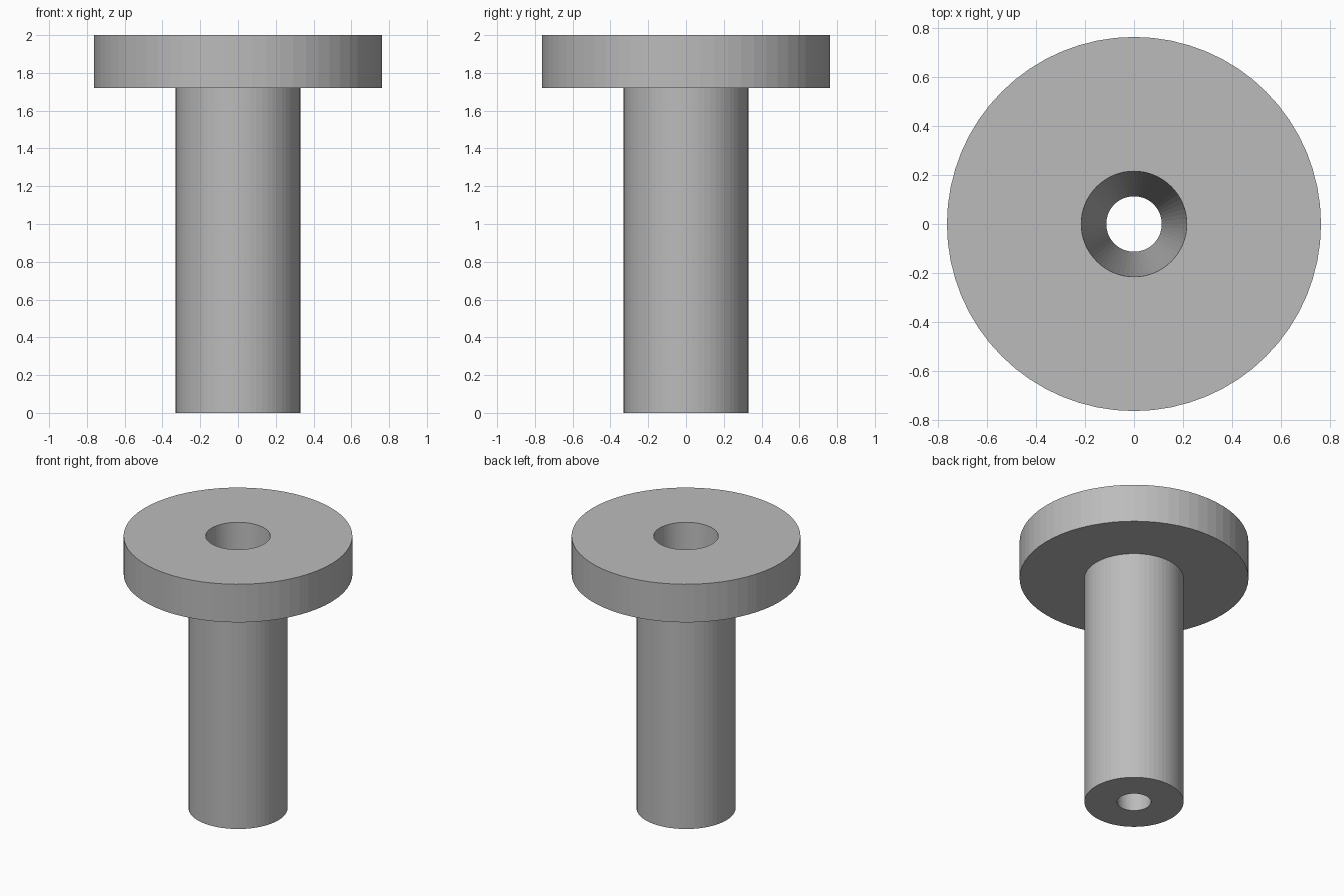
import bpy
import bmesh
from math import cos, sin, tau

cube = bpy.data.objects.get("Cube")
if cube:
    bpy.data.objects.remove(cube, do_unlink=True)

SIDES = 64

grey = bpy.data.materials.new("plain grey")
grey.use_nodes = True
colour = (0.5, 0.5, 0.5, 1)
grey.diffuse_color = colour
grey.node_tree.nodes["Principled BSDF"].inputs["Base Color"].default_value = colour


def lathe(name, profile):
    """Revolve a closed (radius, height) profile about the z axis."""
    bm = bmesh.new()
    rings = [[bm.verts.new((r * cos(tau * i / SIDES), r * sin(tau * i / SIDES), z))
              for i in range(SIDES)] for r, z in profile]
    for k, low in enumerate(rings):
        high = rings[(k + 1) % len(rings)]
        for i in range(SIDES):
            j = (i + 1) % SIDES
            bm.faces.new((low[i], low[j], high[j], high[i]))
    bmesh.ops.recalc_face_normals(bm, faces=bm.faces)
    mesh = bpy.data.meshes.new(name)
    bm.to_mesh(mesh)
    bm.free()
    mesh.materials.append(grey)
    obj = bpy.data.objects.new(name, mesh)
    bpy.context.collection.objects.link(obj)
    return obj


# Flanged sleeve: stem, wide head, and a bore tapering from top to bottom
lathe("flanged_sleeve", [
    (0.113, 0), (0.33, 0),
    (0.33, 1.72), (0.762, 1.72),
    (0.762, 2), (0.215, 2),
])
